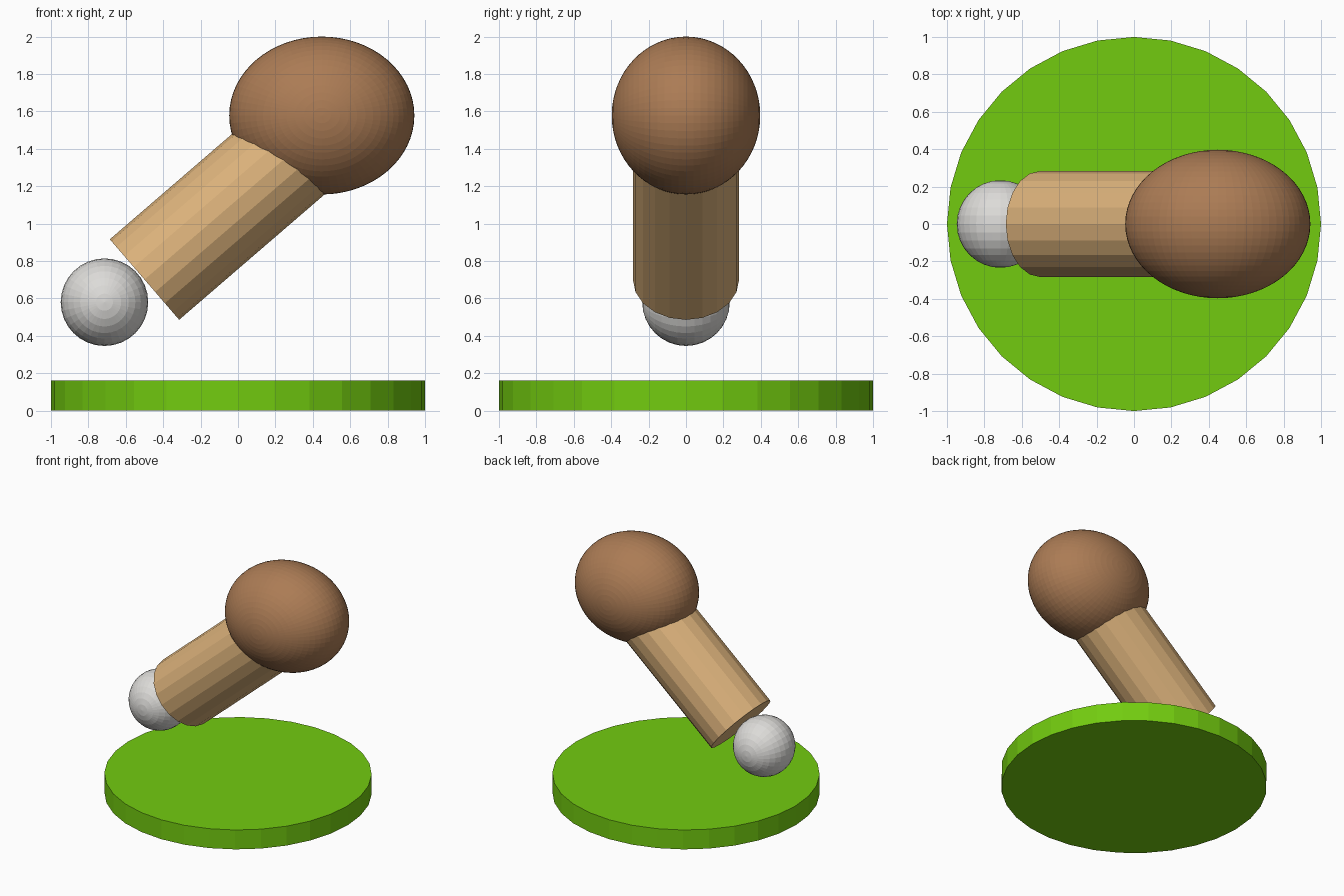
import bpy
import math

if "Cube" in bpy.data.objects:
    bpy.data.objects.remove(bpy.data.objects["Cube"])


def material(name, rgb):
    m = bpy.data.materials.new(name)
    m.diffuse_color = (*rgb, 1)
    m.use_nodes = True
    m.node_tree.nodes["Principled BSDF"].inputs["Base Color"].default_value = m.diffuse_color
    return m


def finish(name, mat):
    ob = bpy.context.object
    ob.name = name
    ob.data.materials.append(mat)
    return ob


def ball(name, loc, radii, segments, rings, mat):
    # poles point along y
    bpy.ops.mesh.primitive_uv_sphere_add(segments=segments, ring_count=rings, radius=1,
                                         location=loc, rotation=(math.pi / 2, 0, 0))
    ob = finish(name, mat)
    rx, ry, rz = radii
    ob.scale = (rx, rz, ry)
    return ob


green = material("grass green", (0.17, 0.60, 0.005))
brown = material("brown", (0.41, 0.20, 0.09))
tan = material("tan", (0.72, 0.45, 0.20))
silver = material("light grey", (0.72, 0.71, 0.69))

# round base
bpy.ops.mesh.primitive_cylinder_add(vertices=32, radius=1, depth=0.16, location=(0, 0, 0.08))
finish("base", green)

# tilted shaft, upper end buried in the head
tilt = math.radians(40.75)
length = 1.1
d = (math.cos(tilt), math.sin(tilt))
bpy.ops.mesh.primitive_cylinder_add(
    vertices=20, radius=0.284, depth=length,
    location=(-0.5 + d[0] * length / 2, 0, 0.701 + d[1] * length / 2),
    rotation=(0, math.pi / 2 - tilt, 0))
finish("shaft", tan)

# large oval head and small ball
ball("head", (0.448, 0, 1.578), (0.495, 0.397, 0.422), 64, 32, brown)
ball("small_ball", (-0.714, 0, 0.58), (0.234, 0.234, 0.234), 32, 16, silver)
